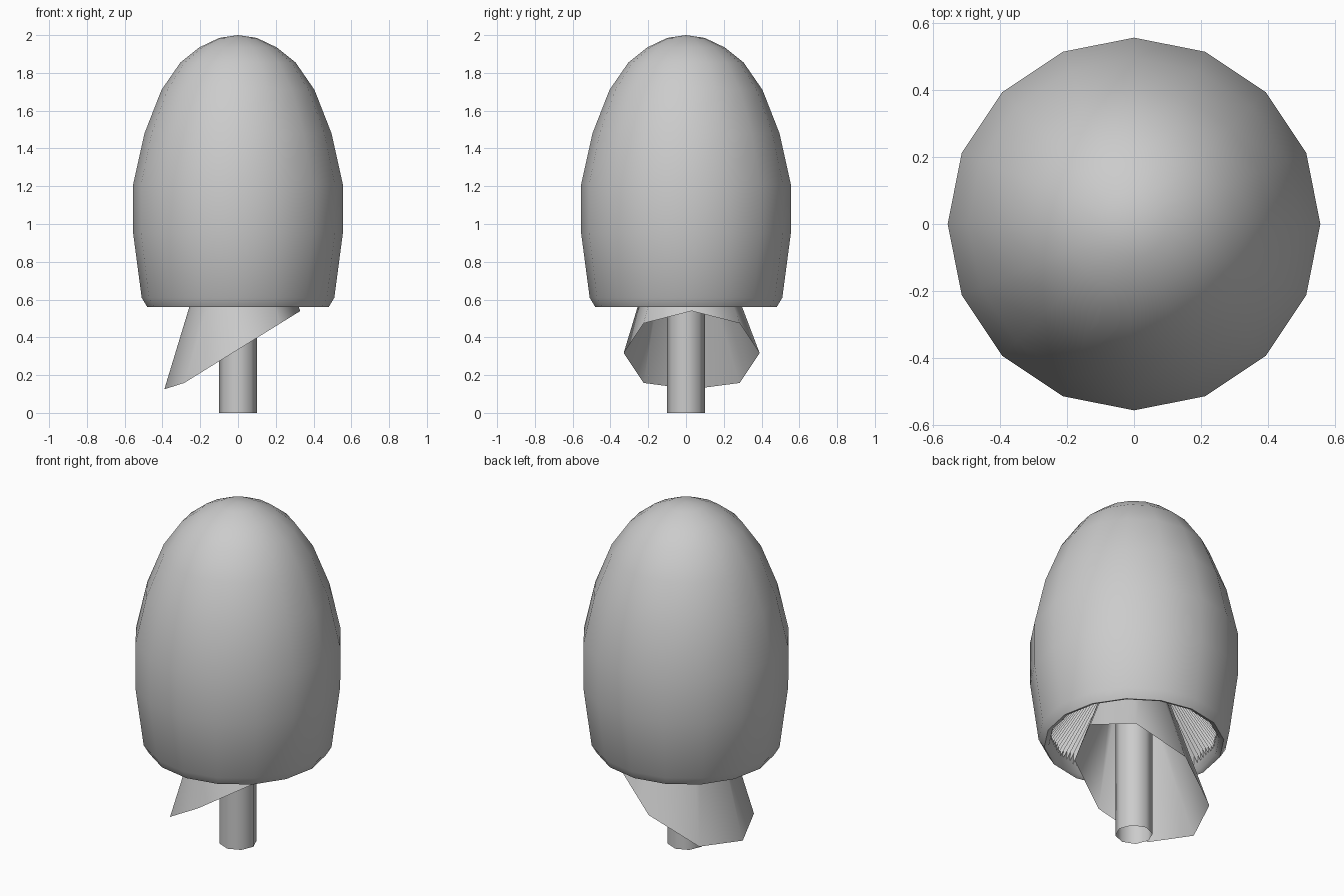
import bpy, math

if "Cube" in bpy.data.objects:
    bpy.data.objects.remove(bpy.data.objects["Cube"])


def loft(name, rings, smooth_angle=60, tip=None):
    """Join rings of equal length into one surface; optional closing tip above the first ring."""
    n = len(rings[0])
    verts = [p for ring in rings for p in ring]
    faces = []
    for k in range(len(rings) - 1):
        for i in range(n):
            j = (i + 1) % n
            faces.append((k * n + j, k * n + i, (k + 1) * n + i, (k + 1) * n + j))
    if tip:
        verts.append(tip)
        faces += [(len(verts) - 1, i, (i + 1) % n) for i in range(n)]
    mesh = bpy.data.meshes.new(name)
    mesh.from_pydata(verts, [], faces)
    ob = bpy.data.objects.new(name, mesh)
    bpy.context.collection.objects.link(ob)
    bpy.context.view_layer.objects.active = ob
    ob.select_set(True)
    bpy.ops.object.shade_smooth_by_angle(angle=math.radians(smooth_angle))
    ob.select_set(False)
    return ob


def circle(r, z, n, cx=0, cy=0):
    return [(cx + r * math.cos(2 * math.pi * i / n),
             cy + r * math.sin(2 * math.pi * i / n), z) for i in range(n)]


# Cap: tall dome whose rim turns inward and up to the gills
dome = [(.10, 1.985), (.205, 1.935), (.305, 1.855), (.405, 1.71), (.495, 1.48),
        (.555, 1.21), (.555, .95), (.51, .61), (.48, .56), (.455, .57), (.435, .66)]
loft("cap", [circle(r, z, 16) for r, z in dome], 80, tip=(0, 0, 2))

# Gills: pleated cone rising from the rim to the stem
PLEATS = 96
gills = []
for r, z, depth in [(.44, .635, .03), (.27, .88, .03), (.10, 1.08, .01)]:
    gills.append([(x, y, z + (depth if i % 2 else -depth))
                  for i, (x, y, z) in enumerate(circle(r, z, PLEATS * 2))])
loft("gills", gills, 20)

# Stem: open tube
loft("stem", [circle(.10, 1.4, 8), circle(.10, 0, 8)])

# Skirt: flared cone around the stem with a slanted hem
hem = [(x, y, max(.125, .335 + .62 * x))
       for x, y, _ in circle(.36, 0, 8, -.03, .03)]
loft("skirt", [circle(.10, 1.08, 8), hem], 50)
